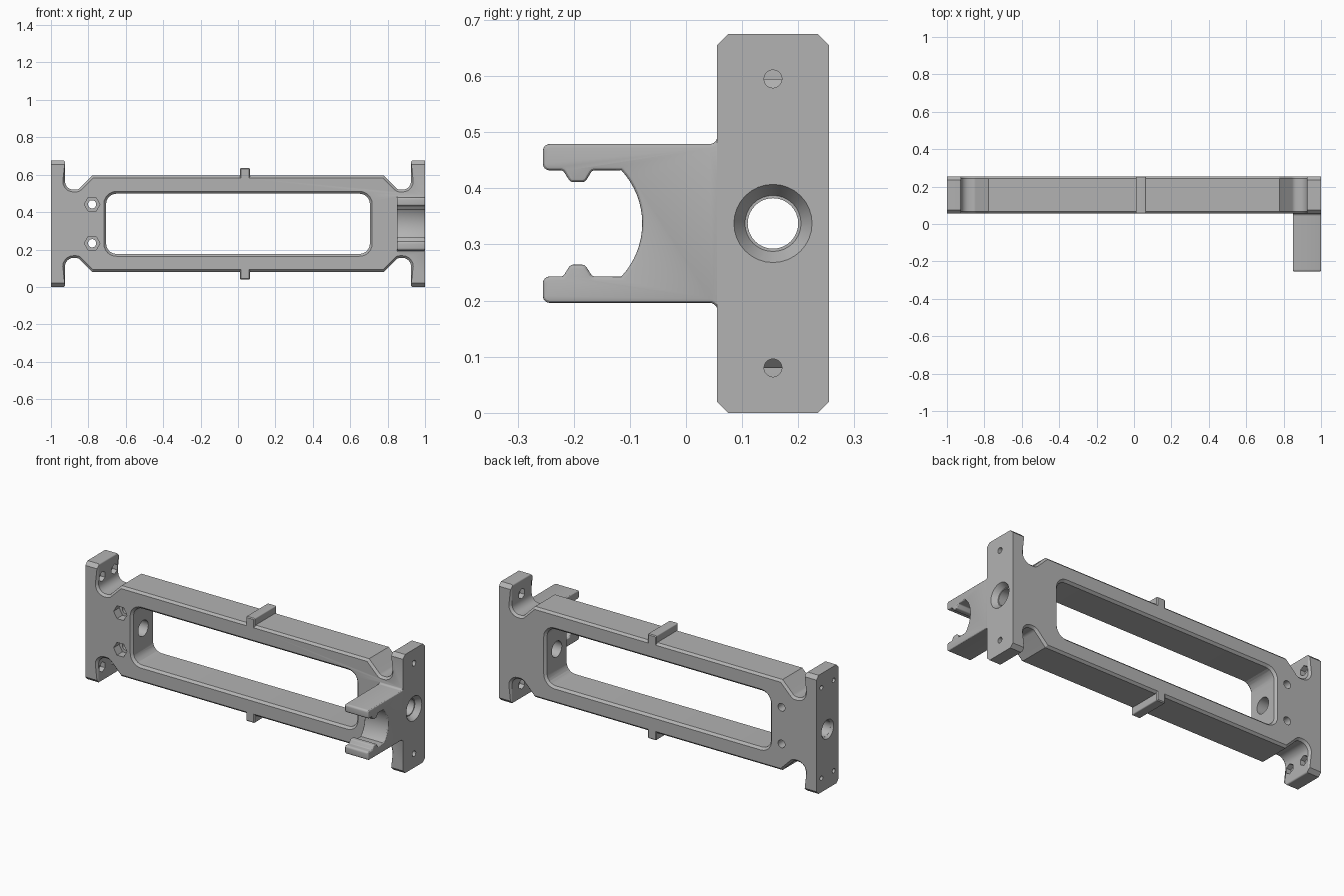
import bpy, bmesh, math
from mathutils import Vector, Matrix

if "Cube" in bpy.data.objects:
    bpy.data.objects.remove(bpy.data.objects["Cube"])

MID_Y, MID_Z = 0.155, 0.3375
Y0, Y1 = 0.055, 0.255
TOP = 2 * MID_Z

grey = bpy.data.materials.new("plain grey")
grey.diffuse_color = (0.45, 0.45, 0.45, 1)
grey.use_nodes = True
grey.node_tree.nodes["Principled BSDF"].inputs["Base Color"].default_value = grey.diffuse_color


def rounded(points, steps=6):
    """Polygon from (a, b, radius) corners, with tangent arcs where radius > 0."""
    out, n = [], len(points)
    for i, (a, b, r) in enumerate(points):
        p = Vector((a, b))
        if r == 0:
            out.append(p)
            continue
        u = (Vector(points[i - 1][:2]) - p).normalized()
        v = (Vector(points[(i + 1) % n][:2]) - p).normalized()
        half = u.angle(v) / 2
        centre = p + (u + v).normalized() * (r / math.sin(half))
        s = p + u * (r / math.tan(half)) - centre
        e = p + v * (r / math.tan(half)) - centre
        sweep = s.angle_signed(e)
        for k in range(steps + 1):
            out.append(centre + Matrix.Rotation(-sweep * k / steps, 2) @ s)
    return out


def circle(a, b, r, n=32, turn=0.0):
    return [Vector((a + r * math.cos(turn + math.tau * k / n),
                    b + r * math.sin(turn + math.tau * k / n))) for k in range(n)]


def prism(name, pts, axis, lo, hi, end_pts=None, bevel=0, segments=1, keep=None):
    """Extrude a profile along x (pts are y, z) or along y (pts are x, z)."""
    place = (lambda p, t: (t, p[0], p[1])) if axis == "x" else (lambda p, t: (p[0], t, p[1]))
    bm = bmesh.new()
    a = [bm.verts.new(place(p, lo)) for p in pts]
    b = [bm.verts.new(place(p, hi)) for p in (end_pts or pts)]
    bm.faces.new(a)
    bm.faces.new(b)
    n = len(a)
    for i in range(n):
        j = (i + 1) % n
        bm.faces.new((a[i], a[j], b[j], b[i]))
    bmesh.ops.recalc_face_normals(bm, faces=bm.faces)
    if bevel:
        rims = [e for ring in (a, b) for i in range(n)
                for e in [bm.edges.get((ring[i], ring[(i + 1) % n]))]
                if keep is None or keep((e.verts[0].co + e.verts[1].co) / 2)]
        bmesh.ops.bevel(bm, geom=rims, offset=bevel, segments=segments, profile=0.5,
                        affect='EDGES', clamp_overlap=False)
        bmesh.ops.recalc_face_normals(bm, faces=bm.faces)
    me = bpy.data.meshes.new(name)
    bm.to_mesh(me)
    bm.free()
    me.materials.append(grey)
    ob = bpy.data.objects.new(name, me)
    bpy.context.collection.objects.link(ob)
    return ob


def combine(target, tool, operation):
    mod = target.modifiers.new("combine", 'BOOLEAN')
    mod.operation, mod.solver, mod.object = operation, 'EXACT', tool
    bpy.context.view_layer.objects.active = target
    bpy.ops.object.modifier_apply(modifier=mod.name)
    bpy.data.objects.remove(tool)


def rect(x, z, hx, hz, r):
    return rounded([(x + hx, z + hz, r), (x - hx, z + hz, r), (x - hx, z - hz, r), (x + hx, z - hz, r)])


# Body outline: end flanges, rounded notches and the long bars
corner = [(1, TOP, 0), (0.925, TOP, 0.008), (0.925, 0.52, 0.05), (0.854, 0.52, 0.05), (0.779, 0.595, 0)]
quarter = [(1, TOP, 0), (0.925, TOP, 0.008)] + [(0.925, 0.52, 0.05), (0.8543, 0.52, 0.049), (0.779, 0.595, 0)]
top_half = quarter + [(-x, z, r) for x, z, r in reversed(quarter)]
outline = top_half + [(x, TOP - z, r) for x, z, r in reversed(top_half)]
# the notch floor is one short arc, so its two corners get separate radii
outline = [(x, z, 0.045 if r == 0.05 else 0.03 if r == 0.049 else r) for x, z, r in outline]
frame = prism("frame", rounded(outline), "y", Y0, Y1, bevel=0.012,
              keep=lambda m: abs(m.x) < 0.995 and abs(m.z - MID_Z) < MID_Z - 0.01)

# Chamfer the flange corners by trimming to an envelope
c = 0.02
envelope = [(Y0 + c, 0), (Y1 - c, 0), (Y1, c), (Y1, TOP - c),
            (Y1 - c, TOP), (Y0 + c, TOP), (Y0, TOP - c), (Y0, c)]
combine(frame, prism("envelope", envelope, "x", -1.1, 1.1), 'INTERSECT')

# Long window with chamfered rims
combine(frame, prism("window", rect(0, MID_Z, 0.705, 0.161, 0.055), "y", Y0 - 0.1, Y1 + 0.1), 'DIFFERENCE')
inner, outer = rect(0, MID_Z, 0.704, 0.160, 0.054), rect(0, MID_Z, 0.718, 0.174, 0.068)
combine(frame, prism("front_rim", outer, "y", Y0 - 0.0005, Y0 + 0.0135, inner), 'DIFFERENCE')
combine(frame, prism("back_rim", inner, "y", Y1 - 0.0135, Y1 + 0.0005, outer), 'DIFFERENCE')

# Small nubs on the top and bottom bars
for side in (1, -1):
    z = MID_Z + side * 0.2675
    nub = prism("nub", rect(0.037, z, 0.027, 0.03, 0.006), "y", Y0, Y1, bevel=0.005)
    combine(frame, nub, 'UNION')

# Open clip with two arms at the right end
arm = [(0.09, 0.5, 0), (0.056, 0.5, 0), (0.056, 0.479, 0.014), (-0.255, 0.479, 0.012),
       (-0.255, 0.432, 0.012), (-0.219, 0.432, 0.008), (-0.206, 0.411, 0.01),
       (-0.180, 0.411, 0.01), (-0.167, 0.432, 0.008)]
arc = []
for k in range(17):
    t = math.radians(43 - 86 * k / 16)
    arc.append((-0.217 + 0.139 * math.cos(t), MID_Z + 0.139 * math.sin(t), 0))
clip_pts = arm + arc + [(y, TOP - z, r) for y, z, r in reversed(arm)]
clip = prism("clip", rounded(clip_pts), "x", 0.85, 1.0, bevel=0.007, segments=3,
             keep=lambda m: m.y < 0.0555)
combine(frame, clip, 'UNION')

# Central bores through both ends, with countersinks
for side, r, depth in ((1, 0.07, 0.03), (-1, 0.055, 0.014)):
    lo, hi = sorted((side * 0.65, side * 1.05))
    combine(frame, prism("bore", circle(MID_Y, MID_Z, 0.045), "x", lo, hi), 'DIFFERENCE')
    wide, narrow = circle(MID_Y, MID_Z, r), circle(MID_Y, MID_Z, 0.0455 if side < 0 else 0.05)
    if side > 0:
        sink = prism("sink", narrow, "x", 1 - depth, 1.0005, wide)
    else:
        sink = prism("sink", wide, "x", -1.0005, depth - 1, narrow)
    combine(frame, sink, 'DIFFERENCE')

# Flange screw holes with hexagonal nut pockets on the inner side
for side, spots, r in ((1, (MID_Y,), 0.016), (-1, (0.10, 0.21), 0.013)):
    for y in spots:
        for z in (0.08, TOP - 0.08):
            lo, hi = sorted((side * 0.90, side * 1.05))
            combine(frame, prism("screw_hole", circle(y, z, r, 20), "x", lo, hi), 'DIFFERENCE')
            lo, hi = sorted((side * 0.90, side * 0.955))
            combine(frame, prism("nut_pocket", circle(y, z, 0.029, 6, math.pi / 6), "x", lo, hi), 'DIFFERENCE')

# Front screw holes with hexagonal pockets
for z in (MID_Z - 0.104, MID_Z + 0.104):
    combine(frame, prism("front_hole", circle(-0.78, z, 0.022, 24), "y", 0, 0.3), 'DIFFERENCE')
    combine(frame, prism("front_pocket", circle(-0.78, z, 0.042, 6), "y", 0, Y0 + 0.05), 'DIFFERENCE')

# Smooth the curved walls while keeping edges crisp
bpy.ops.object.select_all(action='DESELECT')
frame.select_set(True)
bpy.context.view_layer.objects.active = frame
bpy.ops.object.shade_smooth_by_angle(angle=math.radians(28))
